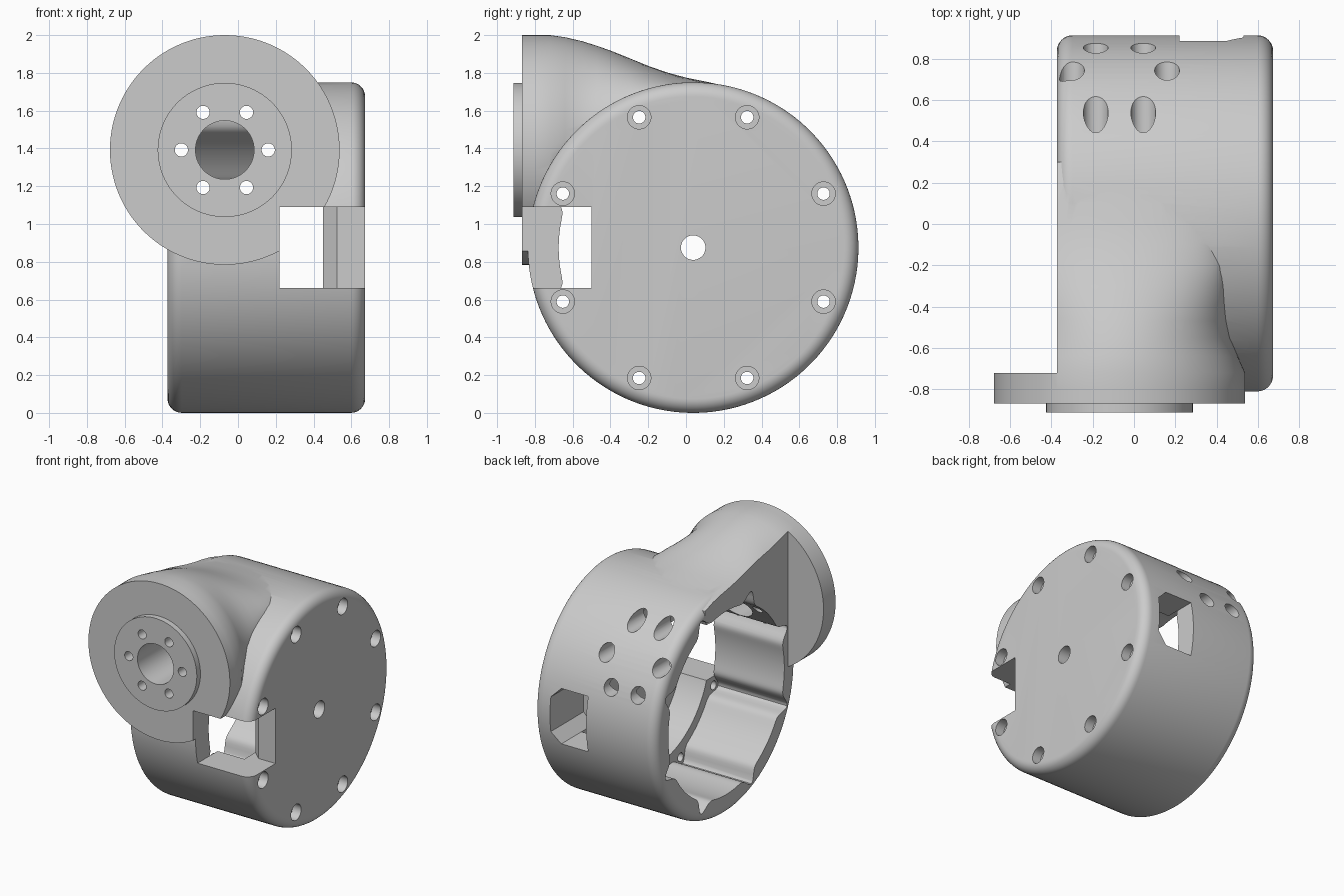
import bpy, bmesh, math
from mathutils import Vector

if "Cube" in bpy.data.objects:
    bpy.data.objects.remove(bpy.data.objects["Cube"], do_unlink=True)

DRUM_Y, DRUM_Z, DRUM_R = 0.038, 0.875, 0.875
FLANGE_X, FLANGE_Z, FLANGE_R = -0.07, 1.392, 0.608
LEFT_END, RIGHT_END = -0.373, 0.673

grey = bpy.data.materials.new("light grey")
grey.use_nodes = True
colour = (0.6, 0.6, 0.6, 1)
grey.diffuse_color = colour
grey.node_tree.nodes["Principled BSDF"].inputs["Base Color"].default_value = colour


def loft(name, rings):
    """Skin a row of equal-length point rings and cap both ends."""
    bm = bmesh.new()
    rows = [[bm.verts.new(p) for p in ring] for ring in rings]
    n = len(rows[0])
    for a, b in zip(rows, rows[1:]):
        for i in range(n):
            j = (i + 1) % n
            bm.faces.new((a[i], a[j], b[j], b[i]))
    bm.faces.new(rows[0])
    bm.faces.new(rows[-1])
    bmesh.ops.recalc_face_normals(bm, faces=bm.faces)
    mesh = bpy.data.meshes.new(name)
    bm.to_mesh(mesh)
    bm.free()
    mesh.materials.append(grey)
    obj = bpy.data.objects.new(name, mesh)
    bpy.context.collection.objects.link(obj)
    return obj


def ellipse(axis, pos, u, v, a, b, n):
    """Ring across x (u=y, v=z) or across y (u=x, v=z)."""
    pts = []
    for i in range(n):
        t = math.tau * (i + 0.5) / n
        p, q = u + a * math.cos(t), v + b * math.sin(t)
        pts.append(Vector((pos, p, q) if axis == "x" else (p, pos, q)))
    return pts


def lathe(name, axis, u, v, profile, n=32):
    return loft(name, [ellipse(axis, p, u, v, r, r, n) for p, r in profile])


def prism(name, outline, y0, y1):
    return loft(name, [[(x, y, z) for x, z in outline] for y in (y0, y1)])


def combine(target, tool, operation):
    mod = target.modifiers.new(operation, "BOOLEAN")
    mod.operation = operation
    mod.solver = "EXACT"
    mod.object = tool
    bpy.context.view_layer.objects.active = target
    bpy.ops.object.modifier_apply(modifier=mod.name)
    bpy.data.objects.remove(tool, do_unlink=True)


# Drum with rounded rims
fillet = 0.075
arc = [math.pi / 2 * i / 8 for i in range(9)]
left = [(LEFT_END + fillet * (1 - math.sin(t)), DRUM_R - fillet * (1 - math.cos(t)))
        for t in reversed(arc)]
right = [(RIGHT_END - fillet * (1 - math.sin(t)), DRUM_R - fillet * (1 - math.cos(t)))
         for t in arc]
housing = lathe("housing", "x", DRUM_Y, DRUM_Z, left + right, 128)

# Neck flattening from the round flange to the drum: y, top, half width, half height
stations = [(-0.8, 2.0, FLANGE_R, FLANGE_R), (-0.72, 2.0, FLANGE_R, FLANGE_R),
            (-0.64, 1.989, 0.572, 0.59), (-0.55, 1.968, 0.542, 0.55),
            (-0.47, 1.943, 0.533, 0.48), (-0.4, 1.918, 0.53, 0.4),
            (-0.3, 1.878, 0.53, 0.29), (-0.2, 1.837, 0.53, 0.205),
            (-0.1, 1.802, 0.51, 0.14), (0, 1.775, 0.48, 0.09),
            (0.1, 1.755, 0.44, 0.06), (0.2, 1.733, 0.4, 0.045), (0.3, 1.7, 0.36, 0.035)]
neck = loft("neck", [ellipse("y", y, FLANGE_X, top - b, a, b, 128)
                     for y, top, a, b in stations])
trim = [(-1, 0), (LEFT_END, 0), (LEFT_END, 2.5), (-1, 2.5)]
combine(neck, prism("neck_trim", trim, -1, 1), "DIFFERENCE")
combine(housing, neck, "UNION")

# Mounting flange and its raised boss
for name, y0, y1, r in (("flange", -0.868, -0.72, FLANGE_R), ("boss", -0.913, -0.8, 0.355)):
    combine(housing, lathe(name, "y", FLANGE_X, FLANGE_Z, [(y0, r), (y1, r)], 128), "UNION")


# Cavity open on the left end, with eight rounded channels in its wall
def channelled_ring(x, n=320):
    pts = []
    for i in range(n):
        t = math.tau * i / n
        off = t % (math.pi / 4) - math.pi / 8
        r = 0.712 + 0.097 * math.exp(-(off / 0.075) ** 2)
        pts.append((x, DRUM_Y + r * math.cos(t), DRUM_Z + r * math.sin(t)))
    return pts


combine(housing, loft("cavity", [channelled_ring(x) for x in (-0.5, 0.22)]), "DIFFERENCE")

# Narrower chamber behind the screw ring, and the centre hole in the end plate
combine(housing, lathe("chamber", "x", DRUM_Y, DRUM_Z, [(0.1, 0.64), (0.45, 0.64)], 128),
        "DIFFERENCE")
combine(housing, lathe("centre_hole", "x", DRUM_Y, DRUM_Z, [(0.3, 0.065), (0.8, 0.065)]),
        "DIFFERENCE")

# Eight counterbored screw holes around the drum
for k in range(8):
    t = math.tau * (k + 0.5) / 8
    y, z = DRUM_Y + 0.747 * math.cos(t), DRUM_Z + 0.747 * math.sin(t)
    combine(housing, lathe("screw_hole", "x", y, z,
                           [(0.1, 0.033), (0.6, 0.033), (0.6, 0.062), (0.8, 0.062)]),
            "DIFFERENCE")

# Bore and six bolt holes in the flange, with access holes in the back wall
combine(housing, lathe("bore", "y", FLANGE_X, FLANGE_Z, [(-1, 0.155), (0, 0.155)], 64),
        "DIFFERENCE")
for k in range(6):
    t = math.tau * k / 6
    x, z = FLANGE_X + 0.23 * math.cos(t), FLANGE_Z + 0.23 * math.sin(t)
    combine(housing, lathe("bolt_hole", "y", x, z,
                           [(-1, 0.035), (0, 0.035), (0, 0.06), (1.1, 0.06)]), "DIFFERENCE")

# Front corner window, with a sloped edge on the end plate
window_plan = [(0.22, -1), (0.8, -1), (0.8, -0.5), (0.525, -0.5), (0.45, -0.43), (0.22, -0.43)]
combine(housing, loft("front_window", [[(x, y, z) for x, y in window_plan]
                                       for z in (0.66, 1.09)]), "DIFFERENCE")

# Back window with chamfered corners
back_outline = [(0.22, 0.66), (0.45, 0.66), (0.53, 0.74), (0.53, 1.01), (0.45, 1.09), (0.22, 1.09)]
combine(housing, prism("back_window", back_outline, 0.5, 1.1), "DIFFERENCE")

# Smooth curved walls, crisp edges
bpy.ops.object.select_all(action="DESELECT")
housing.select_set(True)
bpy.context.view_layer.objects.active = housing
bpy.ops.object.shade_smooth_by_angle(angle=math.radians(30))
